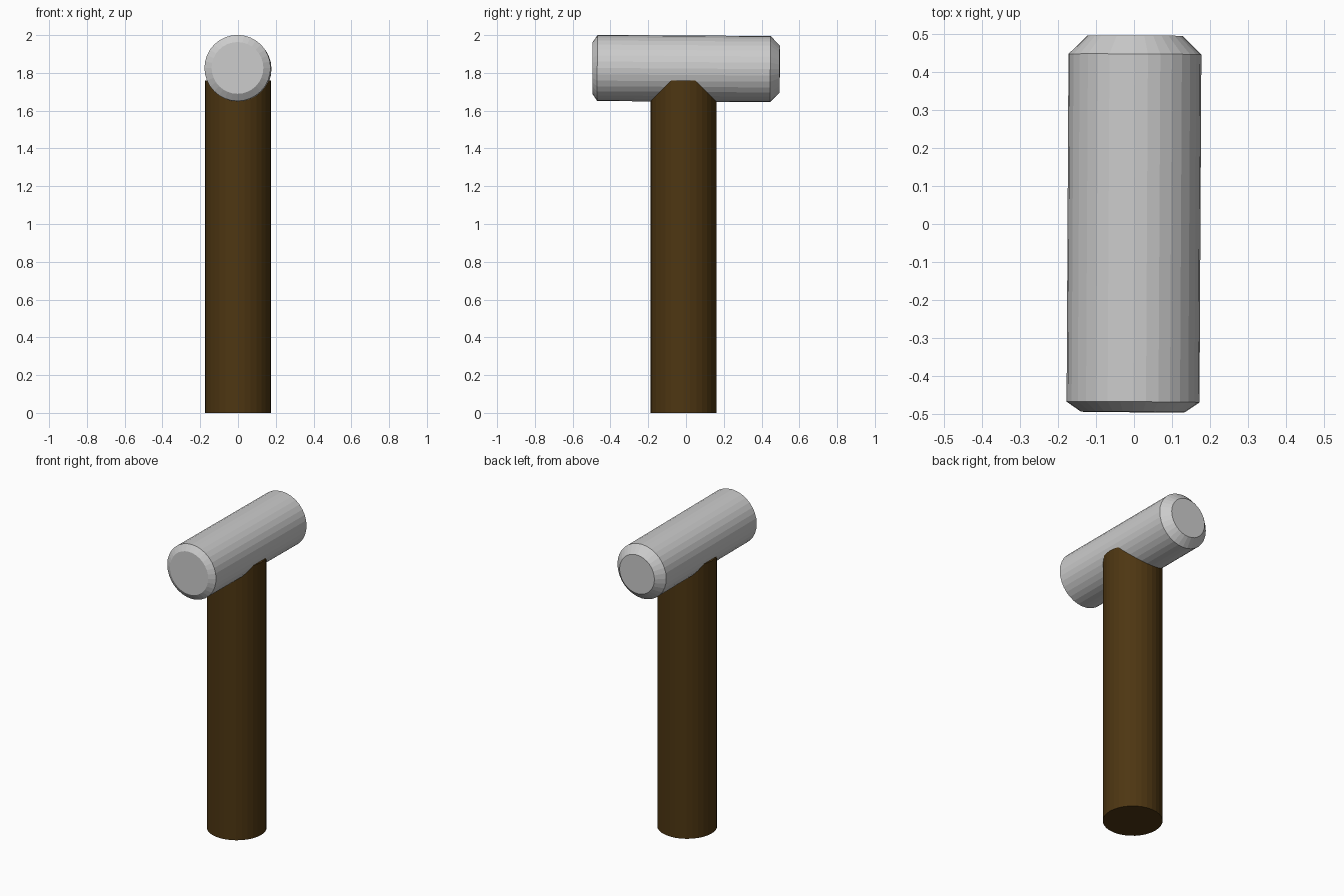
import bpy, bmesh
from math import sin, cos, tau
from mathutils import Matrix, Vector

if "Cube" in bpy.data.objects:
    bpy.data.objects.remove(bpy.data.objects["Cube"])


def turned(name, profile, color=None, sides=32):
    """Solid of revolution around z from (radius, height) rings, capped at both ends."""
    bm = bmesh.new()
    rings = [[bm.verts.new((r * cos(tau * i / sides), r * sin(tau * i / sides), h))
              for i in range(sides)] for r, h in profile]
    for a, b in zip(rings, rings[1:]):
        for i in range(sides):
            j = (i + 1) % sides
            bm.faces.new((a[i], a[j], b[j], b[i]))
    bm.faces.new(rings[0][::-1])
    bm.faces.new(rings[-1])
    mesh = bpy.data.meshes.new(name)
    bm.to_mesh(mesh)
    bm.free()
    obj = bpy.data.objects.new(name, mesh)
    bpy.context.collection.objects.link(obj)
    if color:
        mat = bpy.data.materials.new(name + "_wood")
        mat.diffuse_color = color
        mat.use_nodes = True
        mat.node_tree.nodes["Principled BSDF"].inputs["Base Color"].default_value = mat.diffuse_color
        mesh.materials.append(mat)
    return obj


# Wooden handle, its top buried in the head
handle = turned("handle", [(0.175, 0), (0.175, 1.76)], (0.075, 0.037, 0.006, 1))
handle.location = (0, -0.0125, 0)

# Metal head with a shallow bevel in front and a deeper one behind, very slightly tilted
head = turned("head", [(0.137, -0.495), (0.175, -0.469), (0.175, 0.447), (0.125, 0.496)])
axis = Vector((0.005, 0.92, -0.006))
head.matrix_world = (Matrix.Translation((0, 0, 1.823))
                     @ axis.to_track_quat('Z', 'X').to_matrix().to_4x4())
